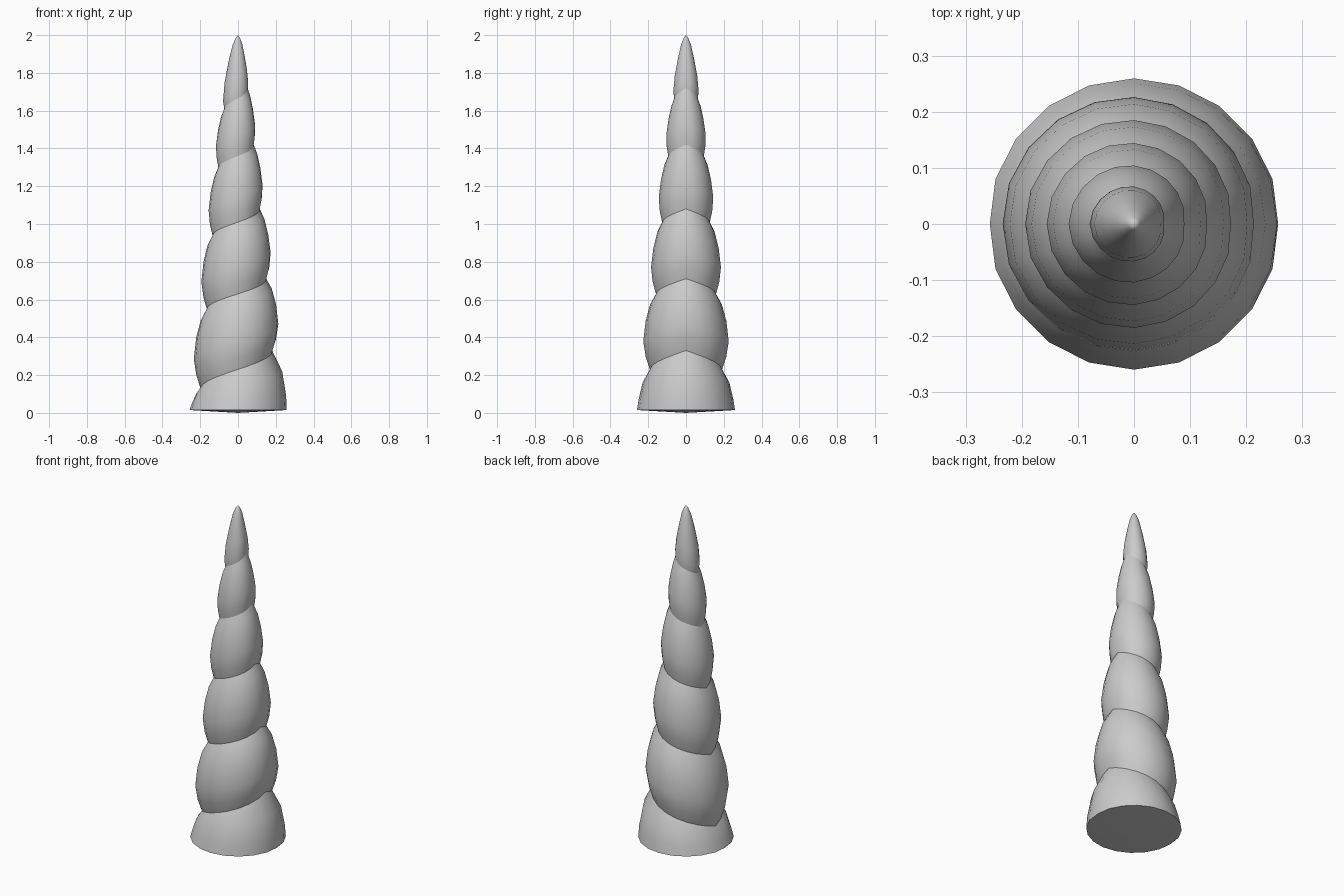
import bpy, bmesh, math

if "Cube" in bpy.data.objects:
    bpy.data.objects.remove(bpy.data.objects["Cube"])

SIDES = 20

# Rows of the horn: (z, radius) on the -x side, (z, radius) on the +x side
grooves = [(.13, .198, .33, .181), (.55, .165, .71, .15), (.94, .135, 1.08, .115),
           (1.30, .104, 1.42, .083), (1.61, .073, 1.72, .051)]
bulge = [(.16, .55), (.37, 1.0), (.64, .97), (.86, .62)]

rows, sharp_rows = [], []

# Flared base
rows += [(.015, .257, .015, .257), (.06, .24, .09, .255), (.10, .221, .22, .234)]
sharp_rows.append(0)

# Bulging coils between slanted grooves
for a, b in zip(grooves, grooves[1:]):
    sharp_rows.append(len(rows))
    rows.append(a)
    for f, s in bulge:
        m = [p + (q - p) * f for p, q in zip(a, b)]
        rows.append((m[0], m[1] * (1 + .26 * s), m[2], m[3] * (1 + .26 * s)))

# Pointed tip
sharp_rows.append(len(rows))
rows += [grooves[-1], (1.65, .079, 1.76, .053), (1.75, .071, 1.82, .047),
         (1.86, .05, 1.89, .035), (1.95, .028, 1.955, .022), (1.985, .012, 1.985, .011)]

bm = bmesh.new()
rings = []
for zl, rl, zr, rr in rows:
    ring = []
    for i in range(SIDES):
        a = 2 * math.pi * i / SIDES
        u = abs((a / math.pi + 1) % 2 - 1)      # 0 on +x side, 1 on -x side
        r = (rr + (rl - rr) * u) * (1.01 if i % (SIDES // 2) else 1)
        ring.append(bm.verts.new((r * math.cos(a), r * math.sin(a), zr + (zl - zr) * u)))
    rings.append(ring)

bottom = bm.verts.new((0, 0, 0))
top = bm.verts.new((0, 0, 2))
for i in range(SIDES):
    j = (i + 1) % SIDES
    bm.faces.new((bottom, rings[0][j], rings[0][i]))
    bm.faces.new((top, rings[-1][i], rings[-1][j]))
    for lo, hi in zip(rings, rings[1:]):
        bm.faces.new((lo[i], lo[j], hi[j], hi[i]))

# Smooth everywhere, creased in the grooves and at the base rim
for f in bm.faces:
    f.smooth = True
for k in sharp_rows:
    for i in range(SIDES):
        bm.edges.get((rings[k][i], rings[k][(i + 1) % SIDES])).smooth = False
bmesh.ops.recalc_face_normals(bm, faces=bm.faces)

mesh = bpy.data.meshes.new("horn")
bm.to_mesh(mesh)
bm.free()
horn = bpy.data.objects.new("horn", mesh)
bpy.context.collection.objects.link(horn)
